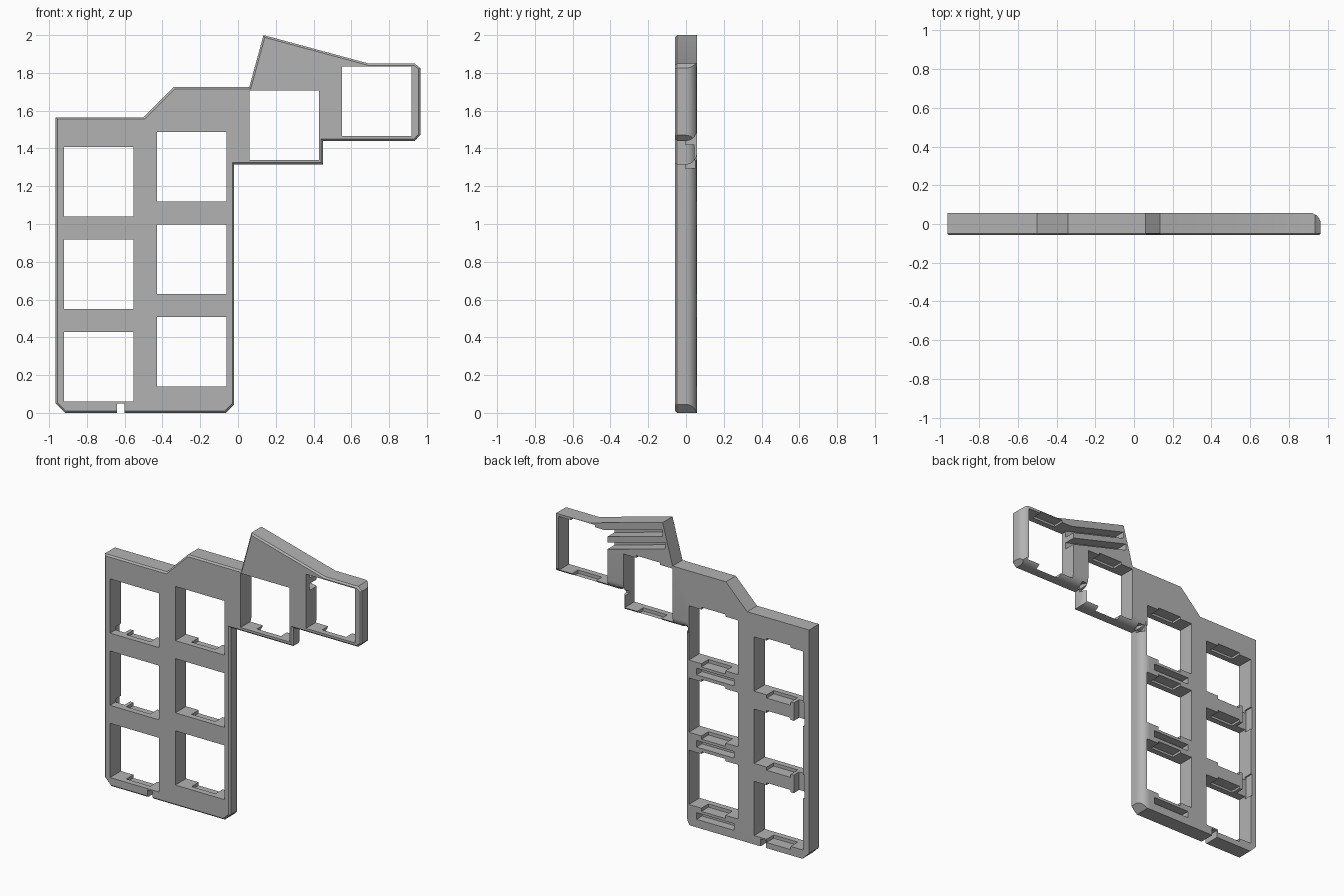
import bpy, bmesh, math
from mathutils import Vector

cube = bpy.data.objects.get("Cube")
if cube:
    bpy.data.objects.remove(cube, do_unlink=True)

FRONT, BACK = -0.058, 0.058
HOLE = 0.368
FILLET = 0.06

grey = bpy.data.materials.new("plain grey")
grey.use_nodes = True
grey.diffuse_color = (0.45, 0.45, 0.45, 1)
grey.node_tree.nodes["Principled BSDF"].inputs["Base Color"].default_value = grey.diffuse_color

cutters = bpy.data.collections.new("cutters")
bpy.context.scene.collection.children.link(cutters)


def prism(name, points, sweep, collection, chamfer=0.0):
    """Sweep a flat polygon along a vector, optionally chamfering its first face."""
    bm = bmesh.new()
    face = bm.faces.new([bm.verts.new(p) for p in points])
    result = bmesh.ops.extrude_face_region(bm, geom=[face], use_keep_orig=True)
    moved = [v for v in result["geom"] if isinstance(v, bmesh.types.BMVert)]
    bmesh.ops.translate(bm, verts=moved, vec=sweep)
    bmesh.ops.recalc_face_normals(bm, faces=bm.faces)
    if chamfer:
        bmesh.ops.bevel(bm, geom=list(face.edges), offset=chamfer, segments=1,
                        affect='EDGES')
    mesh = bpy.data.meshes.new(name)
    bm.to_mesh(mesh)
    bm.free()
    mesh.materials.append(grey)
    obj = bpy.data.objects.new(name, mesh)
    collection.objects.link(obj)
    return obj


def cut_outline(name, outline, y0=FRONT - 0.1, y1=BACK + 0.1):
    obj = prism(name, [(x, y0, z) for x, z in outline], Vector((0, y1 - y0, 0)), cutters)
    obj.hide_render = True


def cut_box(name, x0, x1, z0, z1, y0=FRONT - 0.1):
    cut_outline(name, [(x0, z0), (x1, z0), (x1, z1), (x0, z1)], y0)


def cut_fillet(name, start, end, inward):
    """Round the back edge running from start to end (x, z)."""
    section = [(-0.02, BACK + 0.02), (-0.02, BACK - FILLET)]
    for i in range(11):
        a = math.pi / 2 * i / 10
        section.append((FILLET * (1 - math.cos(a)), BACK - FILLET + FILLET * math.sin(a)))
    section.append((FILLET, BACK + 0.02))
    points = [(start[0] + d * inward[0], y, start[1] + d * inward[1]) for d, y in section]
    sweep = Vector((end[0] - start[0], 0, end[1] - start[1]))
    prism(name, points, sweep, cutters).hide_render = True


# Plate body with a fine chamfer round the front
outline = [(-0.965, 1.565), (-0.965, 0.05), (-0.915, 0), (-0.065, 0), (-0.02, 0.045),
           (-0.02, 1.315), (0.45, 1.315), (0.45, 1.44), (0.935, 1.44), (0.965, 1.47),
           (0.965, 1.825), (0.935, 1.85), (0.69, 1.85), (0.135, 2.0), (0.06, 1.725),
           (-0.34, 1.725), (-0.5, 1.565)]
plate = prism("switch_plate", [(x, FRONT, z) for x, z in outline],
              Vector((0, BACK - FRONT, 0)), bpy.context.scene.collection, 0.01)

# Square openings, with clip recesses behind their upper and lower edges
holes = [(-0.92, 0.06 + 0.49 * i) for i in range(3)]
holes += [(-0.43, 0.14 + 0.49 * i) for i in range(3)]
holes += [(0.06, 1.34), (0.55, 1.465)]
for x, z in holes:
    cut_box("opening", x, x + HOLE, z, z + HOLE)
    mid = x + HOLE / 2
    cut_box("clip_recess", mid - 0.09, mid + 0.09, z - 0.022, z + HOLE + 0.015, -0.018)

# Trenches in the back between the openings of the inner column
for z in (0.14, 0.63, 1.12):
    cut_box("bar_trench", -0.4, -0.12, z - 0.085, z - 0.04, 0.0)

# Wire channel joining the openings of the outer column
for z in (0.55, 1.04):
    cut_box("wire_channel", -0.93, -0.85, z - 0.14, z + 0.02, 0.0)

# Sloping trenches behind the raised shoulder
for drop in (0.05, 0.135):
    x0, x1 = 0.15 - drop * 0.25, 0.57
    slope = -0.15 / 0.555
    top = lambda x: 2.0 + slope * (x - 0.135) - drop
    cut_outline("shoulder_trench", [(x0, top(x0) - 0.045), (x1, top(x1) - 0.045),
                                    (x1, top(x1)), (x0, top(x0))], -0.02)

# Slot in the bottom edge
cut_box("bottom_slot", -0.64, -0.6, -0.1, 0.05)

# Rounded back edges
cut_fillet("side_fillet", (-0.02, -0.05), (-0.02, 1.34), (-1, 0))
cut_fillet("arm_fillet", (-0.05, 1.315), (0.5, 1.315), (0, 1))
cut_fillet("step_fillet", (0.45, 1.25), (0.45, 1.47), (-1, 0))
cut_fillet("arm_end_fillet", (0.42, 1.44), (1.0, 1.44), (0, 1))
cut_fillet("end_fillet", (0.965, 1.4), (0.965, 1.9), (-1, 0))

# Carve everything, then drop the cutters
carve = plate.modifiers.new("carve", 'BOOLEAN')
carve.operation = 'DIFFERENCE'
carve.solver = 'EXACT'
carve.operand_type = 'COLLECTION'
carve.collection = cutters
bpy.ops.object.select_all(action='DESELECT')
bpy.context.view_layer.objects.active = plate
plate.select_set(True)
bpy.ops.object.modifier_apply(modifier=carve.name)
for obj in list(cutters.objects):
    bpy.data.objects.remove(obj, do_unlink=True)
bpy.data.collections.remove(cutters)
bpy.ops.object.shade_smooth_by_angle(angle=math.radians(30))
